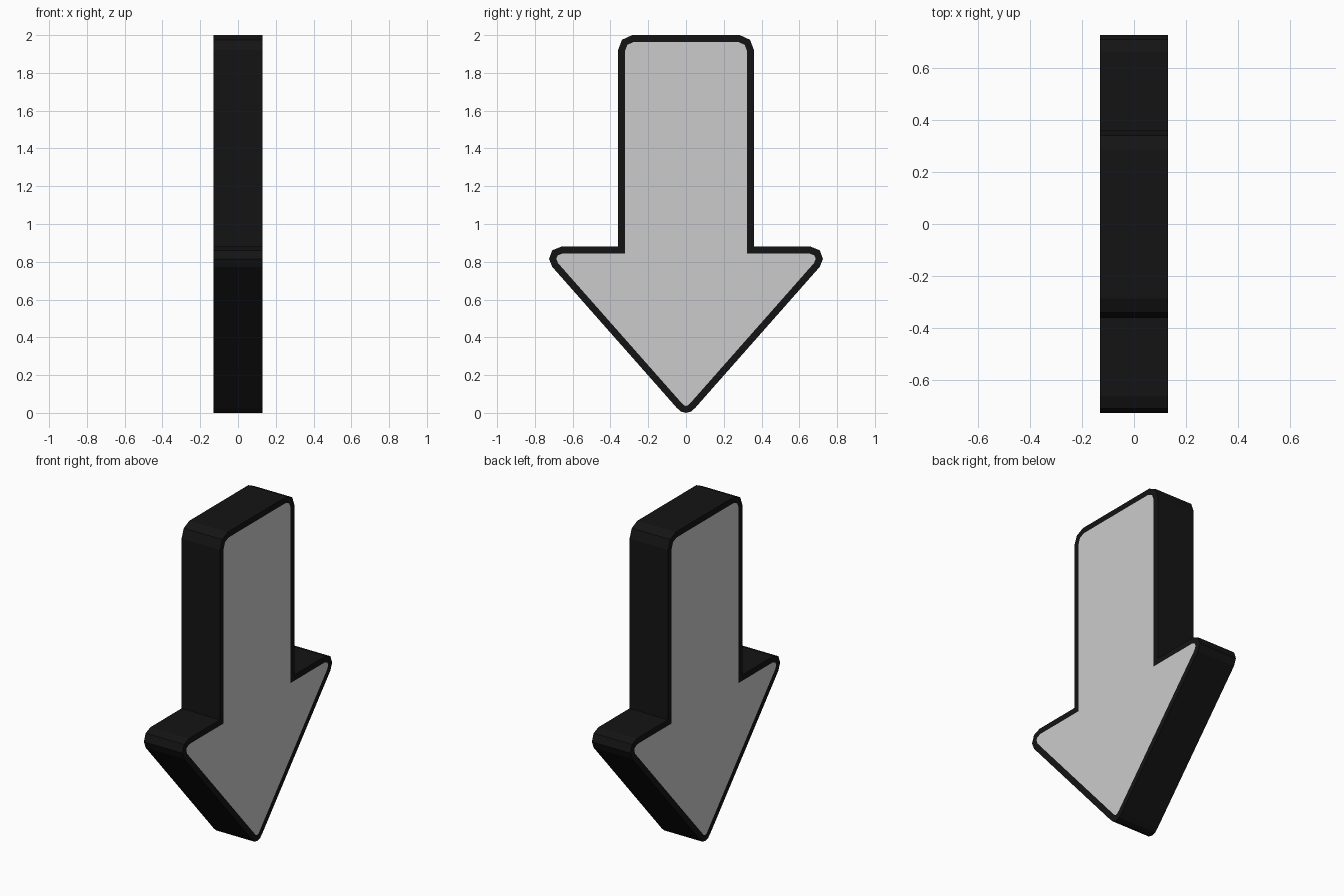
import bpy
import bmesh

if "Cube" in bpy.data.objects:
    bpy.data.objects.remove(bpy.data.objects["Cube"])

HALF_T = 0.13   # half thickness along x
RIM = 0.036     # width of the black outline on each face

# Half of the arrow outline (y, z), from tip up to the top edge
half = [(0.028, 0.007), (0.05, 0.028), (0.708, 0.773), (0.725, 0.815),
        (0.708, 0.861), (0.66, 0.88), (0.36, 0.88), (0.36, 1.92),
        (0.339, 1.975), (0.285, 2.0)]
outline = [(0, 0)] + half + [(-y, z) for y, z in reversed(half)]


def make_object(name, bm, material=None):
    mesh = bpy.data.meshes.new(name)
    bm.to_mesh(mesh)
    bm.free()
    obj = bpy.data.objects.new(name, mesh)
    bpy.context.collection.objects.link(obj)
    if material:
        mesh.materials.append(material)
    return obj


def arrow_solid():
    """Extruded arrow with inset end faces; returns bmesh and the inner faces."""
    bm = bmesh.new()
    left = [bm.verts.new((-HALF_T, y, z)) for y, z in outline]
    right = [bm.verts.new((HALF_T, y, z)) for y, z in outline]
    caps = [bm.faces.new(left[::-1]), bm.faces.new(right)]
    n = len(outline)
    for i in range(n):
        j = (i + 1) % n
        bm.faces.new((left[i], left[j], right[j], right[i]))
    bmesh.ops.recalc_face_normals(bm, faces=bm.faces[:])
    bmesh.ops.inset_individual(bm, faces=caps, thickness=RIM, use_even_offset=True)
    return bm, caps


black = bpy.data.materials.new("black")
black.diffuse_color = (0.007, 0.007, 0.007, 1)
black.use_nodes = True
black.node_tree.nodes["Principled BSDF"].inputs["Base Color"].default_value = black.diffuse_color

# Black edge band with flush rims on both faces
bm, caps = arrow_solid()
bmesh.ops.delete(bm, geom=caps, context='FACES_ONLY')
make_object("arrow_outline", bm, black)

# Grey arrow panels filling both faces
bm, caps = arrow_solid()
others = [f for f in bm.faces if f not in caps]
bmesh.ops.delete(bm, geom=others, context='FACES')
make_object("arrow_panels", bm)
